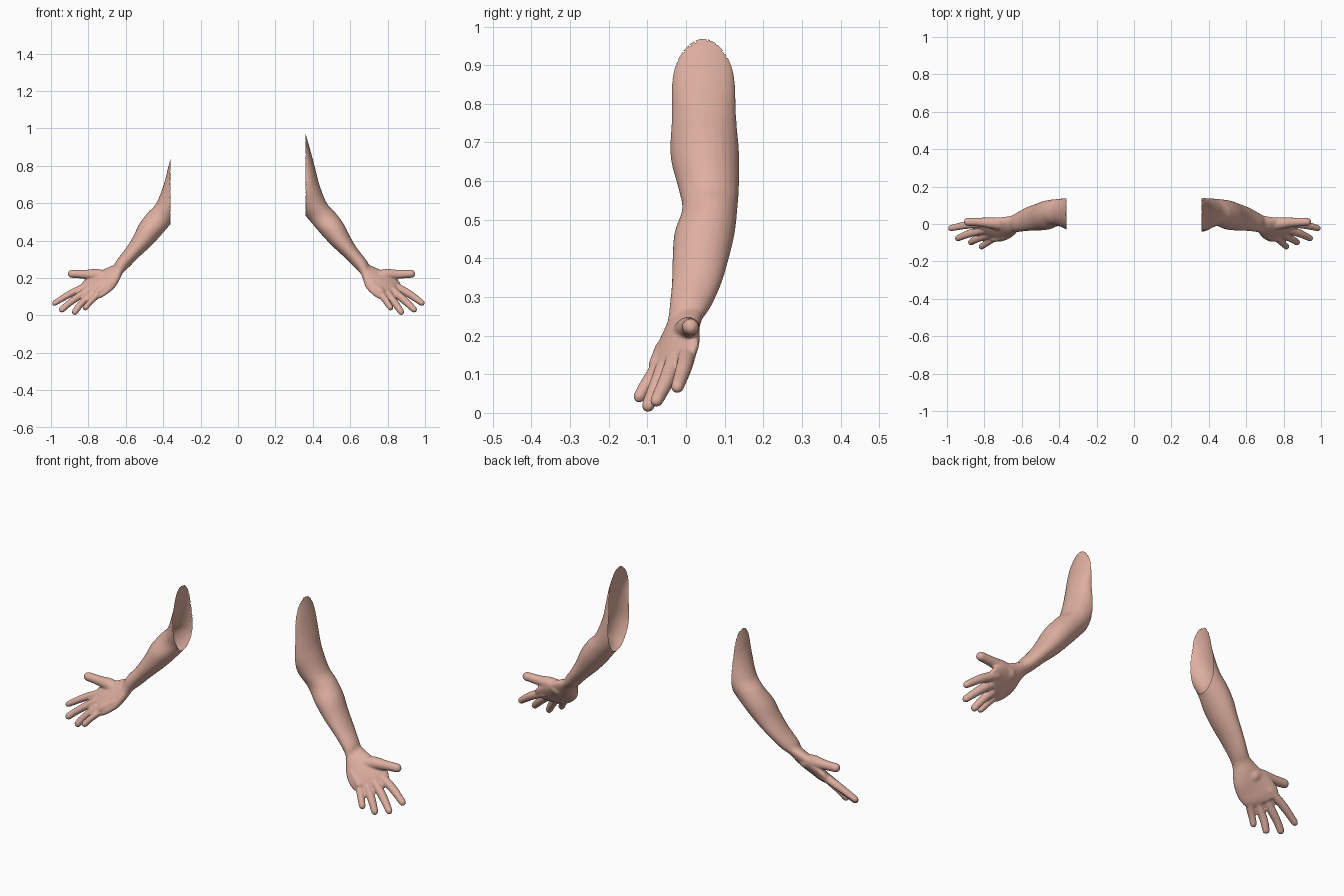
import bpy, bmesh, math, random
from mathutils import Vector as V

random.seed(4)
if "Cube" in bpy.data.objects:
    bpy.data.objects.remove(bpy.data.objects["Cube"])

skin = bpy.data.materials.new("skin")
skin.use_nodes = True
tone = (0.73, 0.43, 0.35, 1)
skin.diffuse_color = tone
skin.node_tree.nodes["Principled BSDF"].inputs["Base Color"].default_value = tone

SIDES = 24
CUT = 0.362

# Arm sections: outer edge x, z; inner edge x, z; front y, back y
ARM = [
    (.350, 1.01, .30, 1.0, -.01, .10),
    (.385, .89, .325, .87, -.035, .125),
    (.412, .79, .32, .74, -.037, .13),
    (.435, .70, .30, .63, -.04, .138),
    (.475, .60, .335, .565, -.02, .137),
    (.520, .55, .385, .505, -.01, .133),
    (.565, .49, .44, .44, -.03, .126),
    (.600, .42, .50, .375, -.035, .11),
    (.640, .355, .57, .31, -.037, .09),
    (.690, .29, .63, .25, -.043, .06),
]
# Palm sections: thumb edge, little finger edge, half thickness
PALM = [
    ((.72, .035, .255), (.67, -.05, .20), .032),
    ((.77, .03, .235), (.685, -.07, .155), .034),
    ((.82, .032, .21), (.715, -.088, .12), .032),
    ((.86, .03, .18), (.745, -.092, .097), .028),
    ((.875, .02, .15), (.775, -.088, .09), .02),
]
PALM_NORMAL = V((.34, -.71, .62)).normalized()
# Digits and palm pads: path points and their radii
DIGITS = {
    "thumb": ([(.75, .0, .205), (.80, .005, .218), (.86, .01, .22), (.926, .012, .223)],
              (.036, .031, .024, .022)),
    "index": ([(.83, .005, .16), (.91, -.005, .118), (.982, -.022, .068)], (.023, .021, .017)),
    "middle": ([(.825, -.03, .135), (.885, -.05, .085), (.941, -.076, .032)], (.023, .021, .017)),
    "ring": ([(.80, -.058, .115), (.84, -.078, .066), (.872, -.098, .019)], (.022, .020, .017)),
    "little": ([(.768, -.075, .11), (.792, -.10, .077), (.815, -.121, .042)], (.021, .018, .016)),
    "heel_pad": ([(.715, -.055, .165), (.765, -.075, .125)], (.026, .022)),
}


def spline(keys, steps):
    """Catmull-Rom through tuples of vectors."""
    out = []
    for i in range(len(keys) - 1):
        quad = [keys[max(0, min(len(keys) - 1, i + k))] for k in (-1, 0, 1, 2)]
        for s in range(steps):
            t = s / steps
            out.append(tuple(
                0.5 * (2 * p1 + (p2 - p0) * t + (2 * p0 - 5 * p1 + 4 * p2 - p3) * t * t
                       + (3 * p1 - p0 - 3 * p2 + p3) * t ** 3)
                for p0, p1, p2, p3 in zip(*quad)))
    return out + [keys[-1]]


def loft(bm, rings):
    """Closed tube through rings of (centre, half axis, half axis)."""
    loops = []
    for c, a, b in rings:
        loops.append([bm.verts.new(c + a * math.cos(u) + b * math.sin(u))
                      for u in (2 * math.pi * k / SIDES for k in range(SIDES))])
    for lo, hi in zip(loops, loops[1:]):
        for k in range(SIDES):
            n = (k + 1) % SIDES
            bm.faces.new((lo[k], lo[n], hi[n], hi[k]))
    bm.faces.new(loops[0][::-1])
    bm.faces.new(loops[-1])


def limb_rings():
    keys = []
    for ox, oz, ix, iz, y0, y1 in ARM:
        outer, inner = V((ox, 0, oz)), V((ix, 0, iz))
        mid = (outer + inner) / 2 + V((0, (y0 + y1) / 2, 0))
        keys.append((mid, (outer - inner) / 2, V((0, (y1 - y0) / 2, 0))))
    for top, low, thick in PALM:
        top, low = V(top), V(low)
        keys.append(((top + low) / 2, PALM_NORMAL * thick, (top - low) / 2))
    return spline(keys, 5)


def digit(bm, path, radii):
    keys = [(V(p), V((r, 0, 0))) for p, r in zip(path, radii)]
    pts = [(p, r.x) for p, r in spline(keys, 4)]
    tip = pts[-1][0] - pts[-2][0]
    tip.normalize()
    start = (pts[1][0] - pts[0][0]).normalized()
    arc = [math.radians(d) for d in (25, 50, 70, 84)]
    (p0, r0), (p1, r1) = pts[0], pts[-1]
    pts = ([(p0 - start * r0 * math.sin(t), r0 * math.cos(t)) for t in reversed(arc)] + pts
           + [(p1 + tip * r1 * math.sin(t), r1 * math.cos(t)) for t in arc])
    axis = (p1 - p0).normalized()
    side = axis.cross(PALM_NORMAL).normalized()
    up = side.cross(axis)
    loft(bm, [(p, side * r, up * r) for p, r in pts])


def build_arm(name, sign, shift):
    bm = bmesh.new()
    loft(bm, limb_rings())
    for path, radii in DIGITS.values():
        digit(bm, path, radii)
    # Draw the limb inward, leaving the fingertips in place, then mirror
    for v in bm.verts:
        weight = max(0, min(1, (v.co.z - .05) / .15))
        v.co.x = sign * (v.co.x - shift * weight)
    bmesh.ops.recalc_face_normals(bm, faces=bm.faces)
    mesh = bpy.data.meshes.new(name)
    bm.to_mesh(mesh)
    bm.free()
    obj = bpy.data.objects.new(name, mesh)
    bpy.context.collection.objects.link(obj)

    # Fuse arm, palm and fingers into one soft skin
    fuse = obj.modifiers.new("fuse", "REMESH")
    fuse.mode = "VOXEL"
    fuse.voxel_size = 0.005
    soft = obj.modifiers.new("soften", "SMOOTH")
    soft.factor = 0.5
    soft.iterations = 6
    graph = bpy.context.evaluated_depsgraph_get()
    fused = bpy.data.meshes.new_from_object(obj.evaluated_get(graph))
    obj.modifiers.clear()

    # Open the upper arm along an upright plane with a ragged rim
    bm = bmesh.new()
    bm.from_mesh(fused)
    bmesh.ops.bisect_plane(bm, geom=bm.verts[:] + bm.edges[:] + bm.faces[:],
                           plane_co=(sign * CUT, 0, 0), plane_no=(-sign, 0, 0),
                           clear_outer=True)
    rim = [f for f in bm.faces if any(e.is_boundary for e in f.edges)]
    bmesh.ops.delete(bm, geom=[f for f in rim if random.random() < .3], context="FACES")
    bm.to_mesh(fused)
    bm.free()
    fused.materials.clear()
    fused.materials.append(skin)
    fused.shade_smooth()
    obj.data = fused
    fused.name = name


build_arm("left_arm", 1, 0)
build_arm("right_arm", -1, 0.038)
